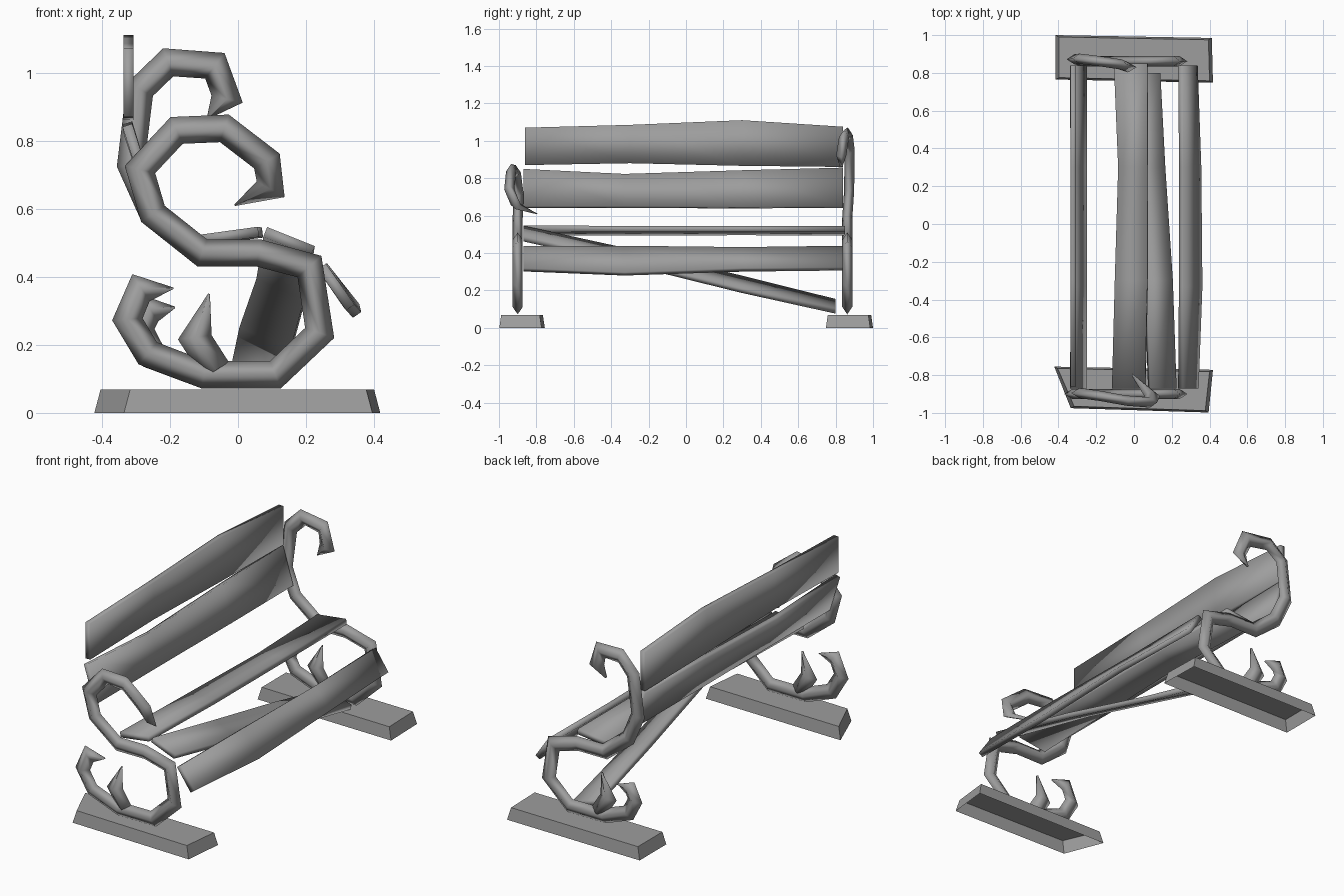
import bpy, bmesh
from math import radians
from mathutils import Vector

if "Cube" in bpy.data.objects:
    bpy.data.objects.remove(bpy.data.objects["Cube"])

iron = bpy.data.materials.new("dark_grey")
iron.diffuse_color = (0.34, 0.34, 0.34, 1)
iron.use_nodes = True
iron.node_tree.nodes["Principled BSDF"].inputs["Base Color"].default_value = iron.diffuse_color


def finish(name, bm, smooth=None):
    bmesh.ops.recalc_face_normals(bm, faces=bm.faces)
    me = bpy.data.meshes.new(name)
    bm.to_mesh(me)
    bm.free()
    me.materials.append(iron)
    ob = bpy.data.objects.new(name, me)
    bpy.context.collection.objects.link(ob)
    if smooth:
        bpy.ops.object.select_all(action='DESELECT')
        ob.select_set(True)
        bpy.context.view_layer.objects.active = ob
        bpy.ops.object.shade_smooth_by_angle(angle=radians(smooth))
    return ob


def skin(bm, rings):
    """Join 4-sided rings into a closed tube."""
    rings = [[bm.verts.new(p) for p in r] for r in rings]
    for a, b in zip(rings, rings[1:]):
        for i in range(4):
            j = (i + 1) % 4
            bm.faces.new((a[i], a[j], b[j], b[i]))
    bm.faces.new(rings[0])
    bm.faces.new(rings[-1][::-1])


def slat(name, stations, t=0.03):
    """Plank along y; each station is y and the two edge points in xz."""
    bm = bmesh.new()
    rings = []
    for y, x0, z0, x1, z1 in stations:
        a, b = Vector((x0, y, z0)), Vector((x1, y, z1))
        d = (b - a).normalized()
        n = Vector((-d.z, 0, d.x)) * t / 2
        rings.append([a + n, b + n, b - n, a - n])
    skin(bm, rings)
    finish(name, bm, 120)


def scroll(bm, path, half=0.04, depth=0.027, start=0.06):
    """Diamond-section bar swept along (x, z, y) points, with pointed ends."""
    pts = [Vector((x, y, z)) for x, z, y in path]
    flat = [Vector((p.x, 0, p.z)) for p in pts]
    rings, last = [], len(pts) - 1
    for i, p in enumerate(pts):
        d0 = (flat[i] - flat[i - 1]).normalized() if i else None
        d1 = (flat[i + 1] - flat[i]).normalized() if i < last else None
        d0, d1 = d0 or d1, d1 or d0
        d = (d0 + d1).normalized()
        k = start if i == 0 else 0.06 if i == last else 1
        n = Vector((-d.z, 0, d.x)) * half * k / max(d.dot(d0), 0.85)
        w = Vector((0, depth * max(k, 0.3), 0))
        rings.append([p + n, p + w, p - n, p - w])
    skin(bm, rings)


def base(name, corners):
    """Tapered foot slab, open underneath."""
    bm = bmesh.new()
    c = sum((Vector((x, y, 0)) for x, y in corners), Vector()) / 4
    low = [bm.verts.new((x, y, 0)) for x, y in corners]
    top = [bm.verts.new((x + (0.018 if x < c.x else -0.018),
                         y + (0.01 if y < c.y else -0.01), 0.068)) for x, y in corners]
    for i in range(4):
        j = (i + 1) % 4
        bm.faces.new((low[i], low[j], top[j], top[i]))
    bm.faces.new(top)
    finish(name, bm)


# End frames: shared S bend, each with its own lower and upper curl
s_bend = [(-0.10, 0.112), (0.11, 0.112), (0.24, 0.235), (0.21, 0.43),
          (0.06, 0.47), (-0.105, 0.47), (-0.25, 0.585)]
tine = [(-0.065, 0.125), (-0.127, 0.222), (-0.085, 0.35)]
frames = {
    "front_frame": (-0.90,
        [(-0.19, 0.366), (-0.285, 0.368), (-0.325, 0.275), (-0.265, 0.175)],
        [(-0.288, 0.715, -0.895), (-0.18, 0.83, -0.91), (-0.04, 0.836, -0.935),
         (0.085, 0.74, -0.945), (0.096, 0.657, -0.91), (-0.01, 0.61, -0.80)]),
    "back_frame": (0.862,
        [(-0.185, 0.31), (-0.26, 0.308), (-0.29, 0.245), (-0.25, 0.168)],
        [(-0.315, 0.73, 0.872), (-0.288, 0.95, 0.875), (-0.205, 1.03, 0.865),
         (-0.068, 1.02, 0.845), (-0.032, 0.922, 0.83), (-0.09, 0.865, 0.83)]),
}
for name, (y, lower, upper) in frames.items():
    bm = bmesh.new()
    scroll(bm, [(x, z, y) for x, z in lower + s_bend] + upper)
    scroll(bm, [(x, z, y) for x, z in tine], half=0.045, start=1)
    finish(name, bm, 120)

# Backrest slats
slat("upper_back_slat", [(-0.86, -0.322, 1.07, -0.322, 0.87), (-0.3, -0.322, 1.085, -0.322, 0.88),
                         (0.3, -0.322, 1.11, -0.322, 0.866), (0.84, -0.322, 1.075, -0.322, 0.86)])
slat("lower_back_slat", [(-0.87, -0.325, 0.845, -0.262, 0.645), (-0.33, -0.32, 0.818, -0.262, 0.645),
                         (0.3, -0.322, 0.838, -0.262, 0.643), (0.84, -0.325, 0.852, -0.262, 0.645)])
# Seat slats, one of them fallen at the far end
slat("rear_seat_slat", [(-0.87, -0.115, 0.508, 0.06, 0.532), (-0.3, -0.10, 0.508, 0.072, 0.53),
                        (0.3, -0.082, 0.51, 0.072, 0.53), (0.85, -0.105, 0.508, 0.072, 0.53)])
slat("fallen_seat_slat", [(-0.87, 0.08, 0.532, 0.22, 0.476), (-0.3, 0.06, 0.408, 0.20, 0.348),
                          (0.3, 0.01, 0.265, 0.16, 0.20), (0.8, -0.018, 0.14, 0.135, 0.09)])
slat("front_seat_slat", [(-0.87, 0.246, 0.43, 0.33, 0.31), (-0.33, 0.25, 0.43, 0.35, 0.288),
                         (0.3, 0.25, 0.422, 0.345, 0.31), (0.84, 0.246, 0.43, 0.325, 0.315)])

# Feet
base("front_base", [(-0.422, -0.755), (-0.335, -0.975), (0.395, -0.998), (0.418, -0.772)])
base("back_base", [(-0.415, 1.0), (-0.415, 0.765), (0.418, 0.748), (0.412, 0.985)])
